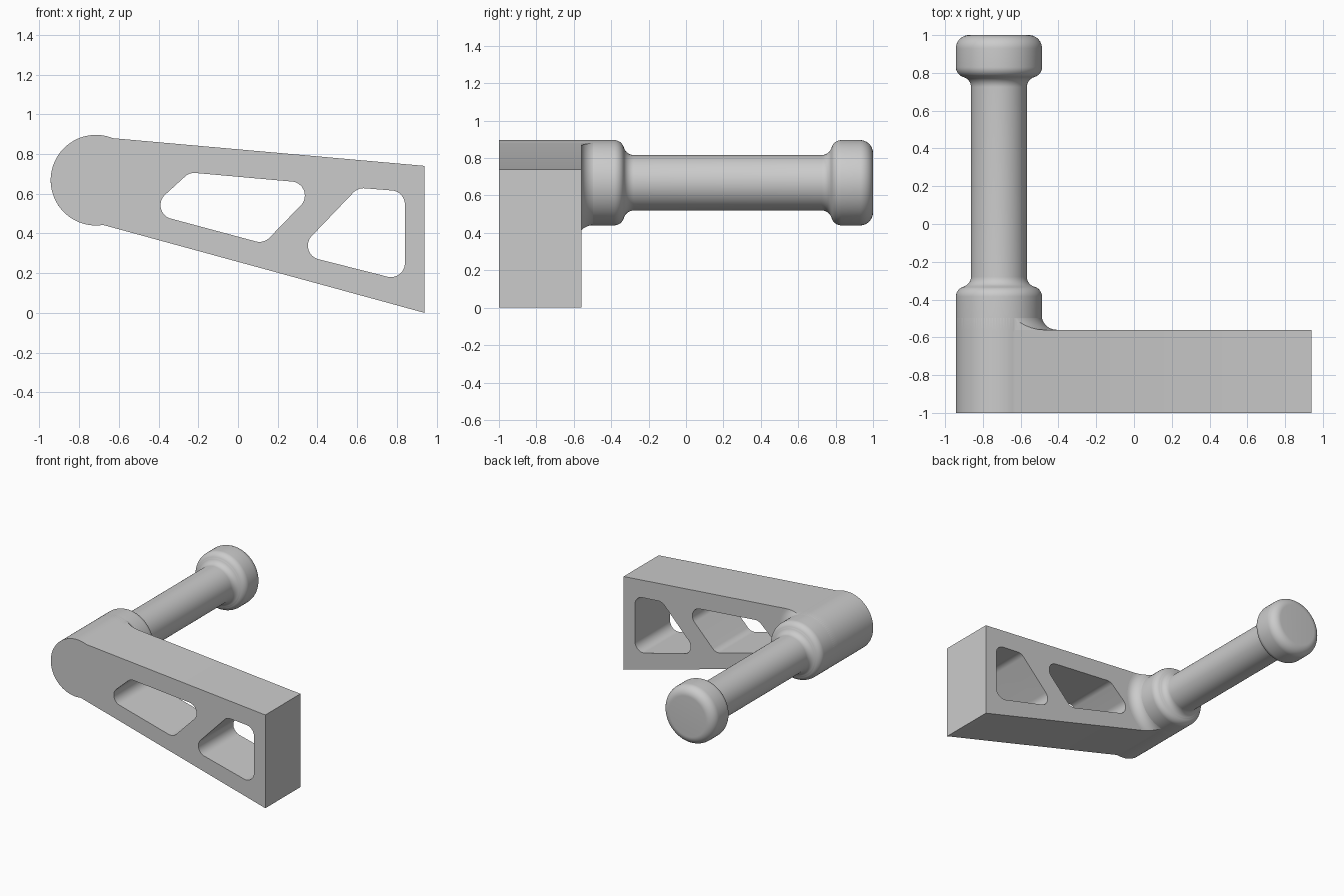
import bpy, bmesh
from math import radians, cos, sin, pi
from mathutils import Vector

cube = bpy.data.objects.get("Cube")
if cube:
    bpy.data.objects.remove(cube, do_unlink=True)

COLOUR = (0.6, 0.6, 0.6, 1)
grey = bpy.data.materials.new("plain grey")
grey.use_nodes = True
grey.diffuse_color = COLOUR
grey.node_tree.nodes["Principled BSDF"].inputs["Base Color"].default_value = COLOUR

PIVOT_X, PIVOT_Z = -0.715, 0.668   # handle axis
COLLAR = 0.228                     # collar and knob radius
FRONT, BACK = -1.0, -0.56          # arm depth range


def arc(cx, cy, r, start, end, steps):
    angles = [radians(start + (end - start) * i / steps) for i in range(steps + 1)]
    return [(cx + r * cos(a), cy + r * sin(a)) for a in angles]


def rounded(corners, radius, steps=12):
    """Polygon with every corner replaced by a tangent arc."""
    pts = []
    for i, corner in enumerate(corners):
        c = Vector(corner)
        u = (Vector(corners[i - 1]) - c).normalized()
        v = (Vector(corners[(i + 1) % len(corners)]) - c).normalized()
        half = u.angle(v) / 2
        bisector = (u + v).normalized()
        centre = c + bisector * radius / sin(half)
        reach = radius * cos(half) / sin(half)
        a, b = c + u * reach - centre, c + v * reach - centre
        for k in range(steps + 1):
            pts.append(centre + a.lerp(b, k / steps).normalized() * radius)
    return pts


def finish(bm, name):
    bmesh.ops.recalc_face_normals(bm, faces=bm.faces)
    mesh = bpy.data.meshes.new(name)
    bm.to_mesh(mesh)
    bm.free()
    mesh.materials.append(grey)
    obj = bpy.data.objects.new(name, mesh)
    bpy.context.collection.objects.link(obj)
    return obj


def prism(name, outline, y0, y1):
    bm = bmesh.new()
    face = bm.faces.new([bm.verts.new((x, y0, z)) for x, z in outline])
    new = bmesh.ops.extrude_face_region(bm, geom=[face], use_keep_orig=True)["geom"]
    moved = [g for g in new if isinstance(g, bmesh.types.BMVert)]
    bmesh.ops.translate(bm, verts=moved, vec=(0, y1 - y0, 0))
    return finish(bm, name)


def lathe(name, profile, segments=96):
    """Turn (y, radius) points round the handle axis."""
    bm = bmesh.new()
    verts = [bm.verts.new((PIVOT_X + r, y, PIVOT_Z)) for y, r in profile]
    edges = [bm.edges.new(pair) for pair in zip(verts, verts[1:])]
    bmesh.ops.spin(bm, geom=verts + edges, cent=(PIVOT_X, 0, PIVOT_Z), axis=(0, 1, 0),
                   angle=2 * pi, steps=segments, use_merge=True)
    bmesh.ops.remove_doubles(bm, verts=bm.verts, dist=1e-5)
    return finish(bm, name)


def cut(obj, cutter, operation):
    mod = obj.modifiers.new("cut", 'BOOLEAN')
    mod.operation, mod.object, mod.solver = operation, cutter, 'EXACT'
    graph = bpy.context.evaluated_depsgraph_get()
    mesh = bpy.data.meshes.new_from_object(obj.evaluated_get(graph))
    obj.modifiers.clear()
    obj.data = mesh
    bpy.data.objects.remove(cutter, do_unlink=True)


# Tapered arm with a round end and two rounded windows
outline = arc(PIVOT_X, PIVOT_Z, COLLAR, 68, 279, 56) + [(0.94, 0.0), (0.94, 0.74)]
arm = prism("arm", outline, FRONT, BACK)
windows = [
    [(-0.462, 0.508), (-0.244, 0.707), (0.419, 0.648), (0.13, 0.349)],
    [(0.288, 0.3), (0.604, 0.63), (0.84, 0.611), (0.84, 0.16)],
]
for corners in windows:
    cut(arm, prism("window_cutter", rounded(corners, 0.07), FRONT - 0.1, BACK + 0.1), 'DIFFERENCE')

# Handle: collar, S-shaped neck, grip, mirrored neck, rounded knob
neck = arc(-0.385, 0.173, 0.055, 90, 16, 10) + arc(-0.279, 0.203, 0.055, 196, 270, 10)
far_neck = [(0.446 - y, r) for y, r in reversed(neck)]
knob = arc(0.93, COLLAR - 0.07, 0.07, 90, 0, 12)
handle = lathe("handle", [(BACK - 0.01, 0), (BACK - 0.01, COLLAR)] + neck + far_neck + knob + [(1.0, 0)])

# Fillet between collar and arm, trimmed to the arm outline
sweep = arc(BACK + 0.08, 0.306, 0.08, 180, 270, 12)
fillet = lathe("collar_fillet", [(BACK - 0.002, 0), (BACK - 0.002, 0.306)] + sweep + [(BACK + 0.08, 0)])
cut(fillet, prism("trim_cutter", outline, FRONT, 0), 'INTERSECT')

# Smooth shading with sharp edges kept
bpy.ops.object.select_all(action='DESELECT')
for obj in (arm, handle, fillet):
    obj.select_set(True)
bpy.context.view_layer.objects.active = arm
bpy.ops.object.shade_smooth_by_angle(angle=radians(30))
